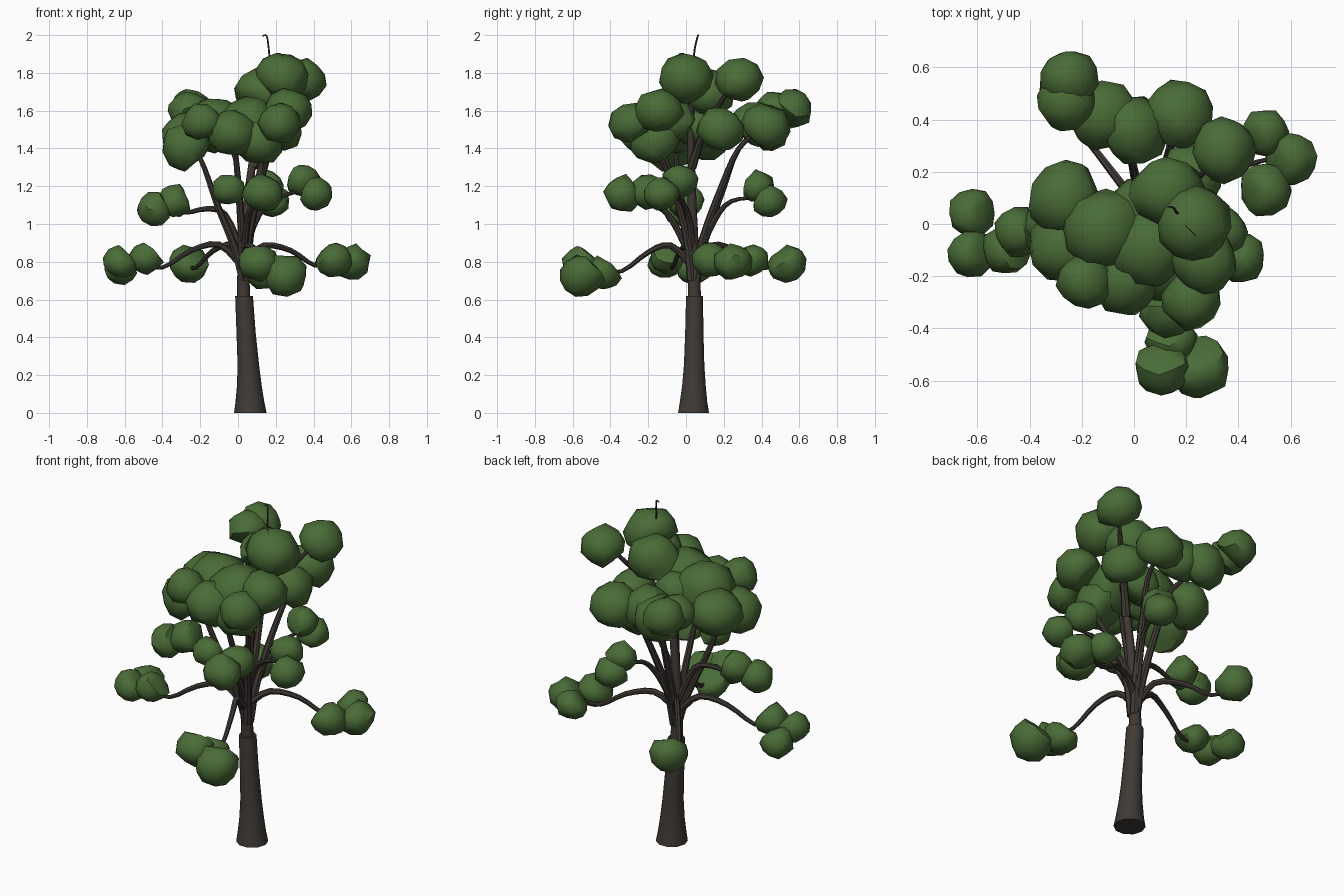
import bpy, bmesh, math, random
from mathutils import Vector

random.seed(4)


def material(name, rgb):
    m = bpy.data.materials.new(name)
    m.diffuse_color = (*rgb, 1)
    return m


BARK = material("bark brown", (0.052, 0.042, 0.035))
LEAF = material("leaf green", (0.067, 0.15, 0.038))


def finish(bm, name, mat, angle):
    me = bpy.data.meshes.new(name)
    bm.to_mesh(me)
    bm.free()
    ob = bpy.data.objects.new(name, me)
    bpy.context.collection.objects.link(ob)
    me.materials.append(mat)
    bpy.ops.object.select_all(action='DESELECT')
    ob.select_set(True)
    bpy.context.view_layer.objects.active = ob
    bpy.ops.object.shade_smooth_by_angle(angle=math.radians(angle))
    return ob


def smooth_path(pts, steps=3):
    # Catmull-Rom interpolation through the points
    p = [Vector(q) for q in pts]
    p = [2 * p[0] - p[1]] + p + [2 * p[-1] - p[-2]]
    out = []
    for a, b, c, d in zip(p, p[1:], p[2:], p[3:]):
        for i in range(steps):
            t = i / steps
            out.append(0.5 * (2 * b + (c - a) * t + (2 * a - 5 * b + 4 * c - d) * t * t
                              + (3 * b - a - 3 * c + d) * t ** 3))
    return out + [p[-2]]


def tube(name, pts, r0, r1, sides=7, radii=None):
    # Tapered tube along a path
    path = [Vector(p) for p in (pts if radii else smooth_path(pts))]
    bm = bmesh.new()
    rings = []
    n = len(path)
    u = Vector((1, 0, 0))
    for i, p in enumerate(path):
        t = (path[min(i + 1, n - 1)] - path[max(i - 1, 0)]).normalized()
        if radii:
            t = Vector((0, 0, 1))
        u = (u - t * u.dot(t)).normalized()
        v = t.cross(u)
        r = radii[i] if radii else r0 + (r1 - r0) * i / (n - 1)
        ring = []
        for k in range(sides):
            a = math.tau * k / sides
            ring.append(bm.verts.new(p + (u * math.cos(a) + v * math.sin(a)) * r))
        rings.append(ring)
    for a, b in zip(rings, rings[1:]):
        for k in range(sides):
            j = (k + 1) % sides
            bm.faces.new((a[k], a[j], b[j], b[k]))
    bm.faces.new(rings[0][::-1])
    bm.faces.new(rings[-1])
    return finish(bm, name, BARK, 50)


def leaf_clump(name, x, y, z, r, flat=0.93):
    # Rough leafy ball, flattened on the side facing back along its branch
    out = Vector((x - 0.04, y - 0.04, 0)).normalized()
    lift = -0.9 if z < 0.95 else (-0.35 if z < 1.35 else 0.9)
    axis = (out + Vector((0, 0, lift))).normalized()
    bm = bmesh.new()
    bmesh.ops.create_icosphere(bm, subdivisions=2, radius=1)
    spin = Vector((0, 0, 1)).rotation_difference(axis)
    for v in bm.verts:
        v.co = spin @ v.co
        depth = v.co.dot(axis)
        if depth < -0.65:
            v.co -= axis * (depth + 0.65)
        v.co *= r * random.uniform(0.97, 1.15)
        v.co.z *= flat
        v.co += Vector((x, y, z))
    finish(bm, name, LEAF, 45)


# Flared trunk
tube("trunk", [(0.065, 0.04, 0), (0.063, 0.04, 0.06), (0.06, 0.042, 0.14), (0.055, 0.043, 0.25),
               (0.043, 0.044, 0.42), (0.032, 0.045, 0.62)], 0, 0, 10,
     [0.086, 0.076, 0.066, 0.057, 0.051, 0.047])

# Leader stem and its bare tip
tube("leader", [(0.03, 0.045, 0.58), (0.03, 0.04, 0.85), (0.06, 0.03, 1.2), (0.12, 0.025, 1.62),
                (0.17, 0.04, 1.86)], 0.036, 0.008, 8)
tube("tip_twig", [(0.17, 0.04, 1.84), (0.163, 0.045, 1.92), (0.152, 0.062, 1.995),
                  (0.13, 0.065, 1.996)], 0.006, 0.004, 5)
tube("side_twig", [(0.17, 0.02, 1.85), (0.19, 0.0, 1.895), (0.22, -0.03, 1.905),
                   (0.24, -0.05, 1.885)], 0.002, 0.0015, 4)

# Rising stems
STEMS = [
    [(0.03, 0.04, 0.7), (-0.02, 0.02, 0.88), (-0.11, -0.02, 1.1), (-0.18, -0.05, 1.3), (-0.25, -0.05, 1.45)],
    [(0.03, 0.05, 0.7), (0.02, 0.1, 0.92), (0.0, 0.2, 1.2), (-0.03, 0.28, 1.4), (-0.18, 0.45, 1.57)],
    [(0.04, 0.05, 0.7), (0.06, 0.09, 0.92), (0.1, 0.19, 1.2), (0.14, 0.28, 1.4), (0.16, 0.4, 1.5)],
    [(0.04, 0.03, 0.7), (0.06, 0.0, 0.95), (0.13, -0.09, 1.25), (0.2, -0.2, 1.48)],
    [(0.03, 0.03, 0.7), (0.02, 0.0, 0.95), (0.0, -0.08, 1.25), (-0.02, -0.14, 1.45)],
    [(0.08, 0.03, 1.3), (0.16, 0.1, 1.5), (0.31, 0.24, 1.73)],
]
for i, s in enumerate(STEMS):
    tube(f"stem_{i + 1}", s, 0.026, 0.01)

# Low arching branches, then the middle ones
LOW_BRANCHES = [
    [(0.03, 0.04, 0.77), (-0.1, 0.02, 0.89), (-0.25, -0.03, 0.86), (-0.4, -0.07, 0.77), (-0.53, -0.08, 0.79)],
    [(0.03, 0.05, 0.8), (0.14, 0.1, 0.885), (0.28, 0.17, 0.86), (0.41, 0.22, 0.78), (0.52, 0.25, 0.8)],
    [(0.03, 0.04, 0.77), (0.05, -0.08, 0.885), (0.1, -0.2, 0.85), (0.14, -0.34, 0.75), (0.17, -0.48, 0.75)],
    [(0.03, 0.05, 0.75), (-0.03, 0.13, 0.885), (-0.13, 0.26, 0.86), (-0.22, 0.38, 0.77), (-0.26, 0.49, 0.78)],
]
MID_BRANCHES = [
    [(0.02, 0.04, 0.85), (-0.07, 0.02, 1.05), (-0.17, 0.0, 1.08), (-0.28, -0.02, 1.06), (-0.36, -0.02, 1.09)],
    [(0.03, 0.05, 0.8), (0.08, 0.15, 1.02), (0.12, 0.24, 1.12), (0.15, 0.38, 1.14)],
    [(0.03, 0.04, 0.8), (0.05, -0.08, 1.03), (0.09, -0.17, 1.1), (0.12, -0.28, 1.14)],
    [(0.03, 0.04, 0.85), (0.11, 0.01, 1.05), (0.22, -0.04, 1.14), (0.35, -0.08, 1.18)],
]
for label, group in (("low_branch", LOW_BRANCHES), ("mid_branch", MID_BRANCHES)):
    for i, b in enumerate(group):
        tube(f"{label}_{i + 1}", b, 0.021, 0.008)

# Leaf clumps: x, y, z, radius
LOW_LEAVES = [
    (-0.62, -0.11, 0.8, 0.087), (-0.62, 0.04, 0.77, 0.09), (-0.49, -0.1, 0.82, 0.088),
    (0.5, 0.35, 0.81, 0.085), (0.6, 0.25, 0.8, 0.097), (0.5, 0.13, 0.81, 0.097),
    (0.11, -0.55, 0.79, 0.1), (0.25, -0.55, 0.73, 0.113), (0.14, -0.44, 0.74, 0.092),
    (-0.26, 0.53, 0.79, 0.1),
]
MID_LEAVES = [
    (-0.44, -0.03, 1.08, 0.09), (-0.33, 0, 1.12, 0.09), (0.15, 0.38, 1.2, 0.085),
    (0.18, 0.44, 1.12, 0.09), (0.13, -0.33, 1.16, 0.1), (-0.05, -0.2, 1.18, 0.083),
    (0.13, -0.2, 1.17, 0.095), (0.34, -0.03, 1.23, 0.09), (0.41, -0.13, 1.16, 0.088),
]
CROWN_LEAVES = [
    (0.23, 0, 1.77, 0.135), (0.13, 0.12, 1.69, 0.135), (0.34, 0.28, 1.76, 0.118),
    (-0.25, 0.56, 1.61, 0.107), (-0.26, 0.47, 1.6, 0.105), (-0.12, 0.42, 1.51, 0.13),
    (0, 0.36, 1.52, 0.125), (0.17, 0.42, 1.51, 0.125), (0.22, 0.18, 1.5, 0.12),
    (0.22, -0.29, 1.53, 0.108), (0.27, -0.14, 1.6, 0.12), (-0.03, -0.22, 1.48, 0.125),
    (-0.19, -0.22, 1.54, 0.1), (-0.27, -0.09, 1.41, 0.13), (-0.27, 0.1, 1.46, 0.135),
    (-0.11, -0.02, 1.52, 0.15), (0.06, -0.09, 1.53, 0.145), (0.11, -0.16, 1.44, 0.13),
    (0.02, 0.06, 1.5, 0.11),
]
for label, group in (("low_leaves", LOW_LEAVES), ("mid_leaves", MID_LEAVES), ("crown_leaves", CROWN_LEAVES)):
    for i, clump in enumerate(group):
        leaf_clump(f"{label}_{i + 1}", *clump)
